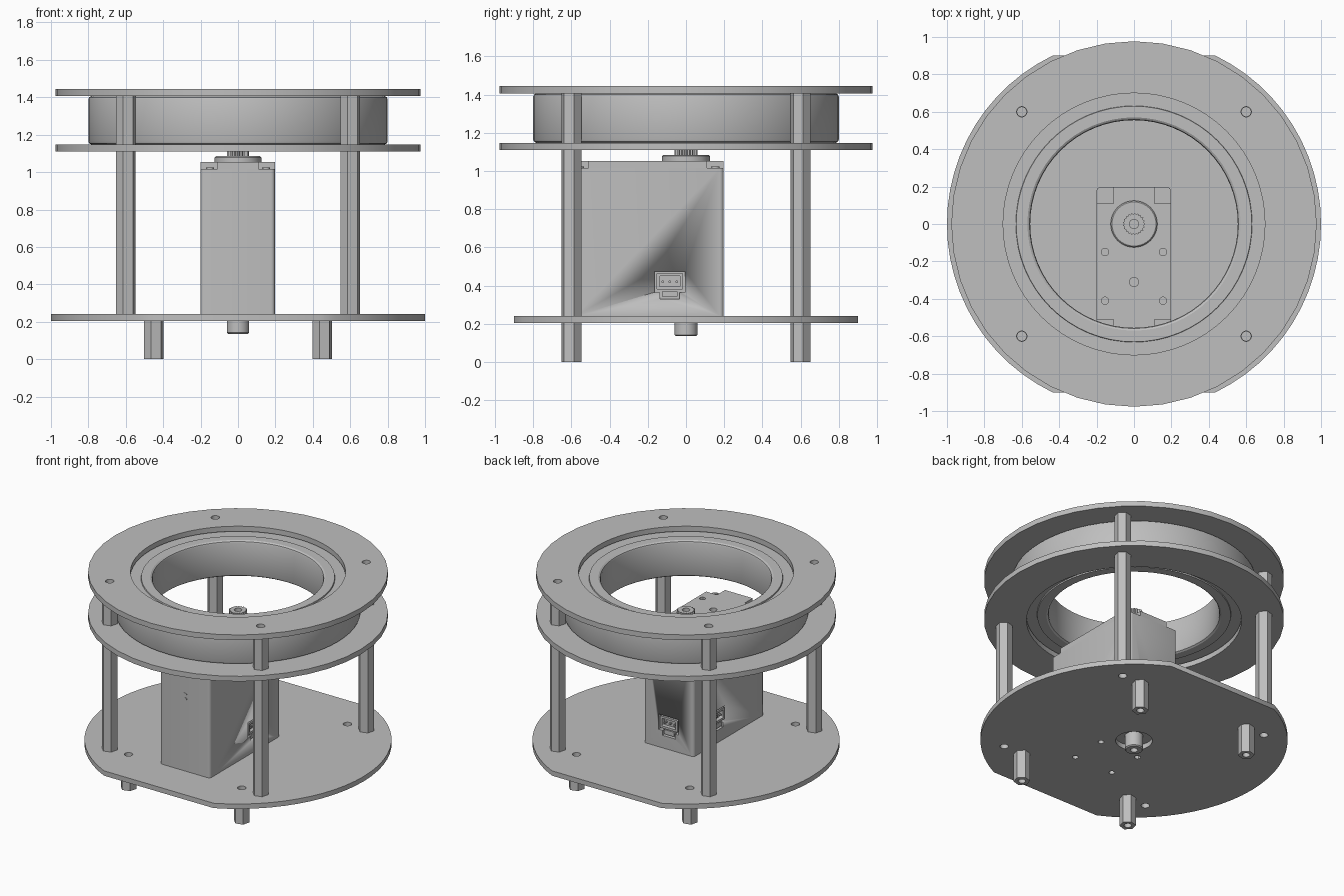
import bpy, bmesh, math
from mathutils import Matrix

scene_cube = bpy.data.objects.get("Cube")
if scene_cube:
    bpy.data.objects.remove(scene_cube, do_unlink=True)

grey = bpy.data.materials.new("plain_grey")
grey.use_nodes = True
GREY = (0.52, 0.52, 0.52, 1)
grey.diffuse_color = GREY
grey.node_tree.nodes["Principled BSDF"].inputs["Base Color"].default_value = GREY


def finish(name, mesh):
    """Link a mesh, give it the material and angle-based smoothing."""
    obj = bpy.data.objects.new(name, mesh)
    bpy.context.collection.objects.link(obj)
    mesh.materials.clear()
    mesh.materials.append(grey)
    bpy.ops.object.select_all(action="DESELECT")
    obj.select_set(True)
    bpy.context.view_layer.objects.active = obj
    bpy.ops.object.shade_smooth_by_angle(angle=math.radians(30))
    return obj


def circle(r, n=16, x=0, y=0, turn=0):
    step = 2 * math.pi / n
    return [(x + r * math.cos(turn + i * step), y + r * math.sin(turn + i * step))
            for i in range(n)]


def rounded_rect(x0, x1, y0, y1, r, n=4):
    pts = []
    corners = ((x1 - r, y1 - r), (x0 + r, y1 - r), (x0 + r, y0 + r), (x1 - r, y0 + r))
    for q, (cx, cy) in enumerate(corners):
        for i in range(n + 1):
            a = (q + i / n) * math.pi / 2
            pts.append((cx + r * math.cos(a), cy + r * math.sin(a)))
    return pts


def slab(name, loops, z0, z1, matrix=None):
    """Extrude filled outlines (inner loops become holes) from z0 to z1."""
    curve = bpy.data.curves.new(name, "CURVE")
    curve.dimensions = "2D"
    curve.fill_mode = "BOTH"
    curve.extrude = (z1 - z0) / 2
    for loop in loops:
        spline = curve.splines.new("POLY")
        spline.points.add(len(loop) - 1)
        for p, (x, y) in zip(spline.points, loop):
            p.co = (x, y, 0, 1)
        spline.use_cyclic_u = True
    temp = bpy.data.objects.new("temp", curve)
    bpy.context.collection.objects.link(temp)
    bpy.context.view_layer.update()
    graph = bpy.context.evaluated_depsgraph_get()
    mesh = bpy.data.meshes.new_from_object(temp.evaluated_get(graph))
    bpy.data.objects.remove(temp, do_unlink=True)
    bm = bmesh.new()
    bm.from_mesh(mesh)
    bmesh.ops.remove_doubles(bm, verts=bm.verts, dist=1e-5)
    bmesh.ops.translate(bm, verts=bm.verts, vec=(0, 0, (z0 + z1) / 2))
    if matrix:
        bm.transform(matrix)
    bmesh.ops.recalc_face_normals(bm, faces=bm.faces)
    bm.to_mesh(mesh)
    bm.free()
    mesh.name = name
    return finish(name, mesh)


def lathe(name, profile, steps=64):
    """Spin a closed (radius, z) profile about the z axis."""
    bm = bmesh.new()
    verts = [bm.verts.new((r, 0, z)) for r, z in profile]
    edges = [bm.edges.new((verts[i - 1], verts[i])) for i in range(len(verts))]
    bmesh.ops.spin(bm, geom=verts + edges, cent=(0, 0, 0), axis=(0, 0, 1),
                   angle=2 * math.pi, steps=steps)
    bmesh.ops.remove_doubles(bm, verts=bm.verts, dist=1e-4)
    bmesh.ops.recalc_face_normals(bm, faces=bm.faces)
    mesh = bpy.data.meshes.new(name)
    bm.to_mesh(mesh)
    bm.free()
    return finish(name, mesh)


SIGNS = [(sx, sy) for sx in (-1, 1) for sy in (-1, 1)]
POSTS = [(0.6 * sx, 0.6 * sy) for sx, sy in SIGNS]
LEGS = [(0.45 * sx, 0.6 * sy) for sx, sy in SIGNS]
HOLE = 0.028
post_holes = [circle(HOLE, 16, x, y) for x, y in POSTS]

# Base plate: a disc with flat front and back edges
cut = math.asin(0.9)
outline = []
for start in (-cut, math.pi - cut):
    outline += [(math.cos(start + 2 * cut * i / 24), math.sin(start + 2 * cut * i / 24))
                for i in range(25)]
leg_holes = [circle(HOLE, 16, x, y) for x, y in LEGS]
servo_holes = [circle(0.02, 12, sx * 0.155, y) for sx in (-1, 1) for y in (-0.15, -0.41)]
slab("base_plate", [outline, circle(0.12, 32)] + post_holes + leg_holes + servo_holes,
     0.205, 0.24)

# Two ring plates clamping the bearing
for name, z in (("middle_ring_plate", 1.11), ("top_ring_plate", 1.407)):
    slab(name, [circle(0.977, 40), circle(0.7, 64)] + post_holes, z, z + 0.037)


# Hexagonal standoffs with blind threaded holes
def standoff(name, x, y, z0, z1):
    slab(name, [circle(0.054, 6, x, y, math.radians(15)), circle(0.025, 16, x, y)], z0, z1)
    third = (z1 - z0) / 3
    slab(name + "_core", [circle(0.025, 16, x, y)], z0 + third, z1 - third)


for x, y in POSTS:
    standoff("lower_post", x, y, 0.24, 1.11)
    standoff("upper_spacer", x, y, 1.147, 1.407)
for x, y in LEGS:
    standoff("foot", x, y, 0, 0.205)

# Large thin bearing with a shallow seal groove on both faces
half = [(0.555, 0.112), (0.559, 0.122), (0.57, 0.129), (0.63, 0.129), (0.632, 0.12),
        (0.72, 0.12), (0.722, 0.129), (0.785, 0.129), (0.796, 0.123), (0.8, 0.112)]
MID = 1.277
lathe("bearing", [(r, MID + h) for r, h in half] + [(r, MID - h) for r, h in reversed(half)])

# Servo motor case
body = slab("servo_body", [rounded_rect(-0.2, 0.197, -0.6, 0.197, 0.02)], 0.24, 1.017)

# Connector sockets sunk in both sides and the back; local x across, y up, z outward
frames = []
for turn, dist, shift in ((90, 0.197, -0.085), (-90, 0.2, 0.085), (180, 0.197, 0)):
    frames.append(Matrix.Rotation(math.radians(turn), 4, "Z")
                  @ Matrix.Translation((shift, -dist, 0))
                  @ Matrix.Rotation(math.radians(90), 4, "X"))
socket_outline = [(-0.08, 0.475), (-0.08, 0.365), (-0.05, 0.365), (-0.05, 0.33),
                  (0.05, 0.33), (0.05, 0.365), (0.08, 0.365), (0.08, 0.475)]
graph_body = body
for m in frames:
    cutter = slab("socket_cutter", [socket_outline], -0.03, 0.03, m)
    cutter.hide_render = True
    mod = body.modifiers.new("socket", "BOOLEAN")
    mod.operation = "DIFFERENCE"
    mod.solver = "EXACT"
    mod.object = cutter
    bpy.context.view_layer.objects.active = body
    bpy.ops.object.modifier_apply(modifier=mod.name)
    bpy.data.objects.remove(cutter, do_unlink=True)
    slab("connector", [rounded_rect(-0.07, 0.07, 0.38, 0.465, 0.006),
                       rounded_rect(-0.055, 0.055, 0.395, 0.45, 0.006)], -0.03, -0.002, m)
    slab("connector_latch", [rounded_rect(-0.04, 0.04, 0.34, 0.372, 0.004)], -0.03, -0.006, m)
    for px in (-0.037, 0, 0.037):
        slab("connector_pin", [circle(0.007, 8, px, 0.42)], -0.03, -0.008, m)

# Servo top cap with notched corners
cap = [(0.11, 0.197), (-0.11, 0.197), (-0.11, 0.11), (-0.2, 0.11), (-0.2, -0.51),
       (-0.11, -0.51), (-0.11, -0.6), (0.11, -0.6), (0.11, -0.51), (0.197, -0.51),
       (0.197, 0.11), (0.11, 0.11)]
slab("servo_cap", [cap] + servo_holes + [circle(0.025, 16, 0, -0.31)], 1.017, 1.053)
for sx in (-1, 1):
    for y in (0.153, -0.555):
        slab("corner_screw", [circle(0.022, 16, sx * 0.15, y), circle(0.014, 12, sx * 0.15, y)],
             1.017, 1.024)

# Output collar, toothed shaft and lower pivot
lathe("output_collar", [(0.03, 1.05), (0.125, 1.05), (0.125, 1.078), (0.118, 1.085),
                        (0.03, 1.085)], 40)
teeth = [(r * math.cos(a), r * math.sin(a)) for i in range(42)
         for r, a in [((0.06, 0.052)[i % 2], i * math.pi / 21)]]
slab("output_shaft", [teeth, circle(0.025, 16)], 1.085, 1.17)
slab("shaft_core", [circle(0.025, 16)], 1.05, 1.13)
lathe("lower_pivot", [(0.025, 0.25), (0.06, 0.25), (0.06, 0.142), (0.053, 0.135),
                      (0.025, 0.135)], 32)
slab("pivot_core", [circle(0.025, 16)], 0.17, 0.25)

# Two small indicator slots on the servo front
front = Matrix.Translation((0, -0.6, 0)) @ Matrix.Rotation(math.radians(90), 4, "X")
for z in (0.76, 0.793):
    slab("indicator", [rounded_rect(-0.014, 0.014, z - 0.008, z + 0.008, 0.007)],
         -0.002, 0.002, front)
